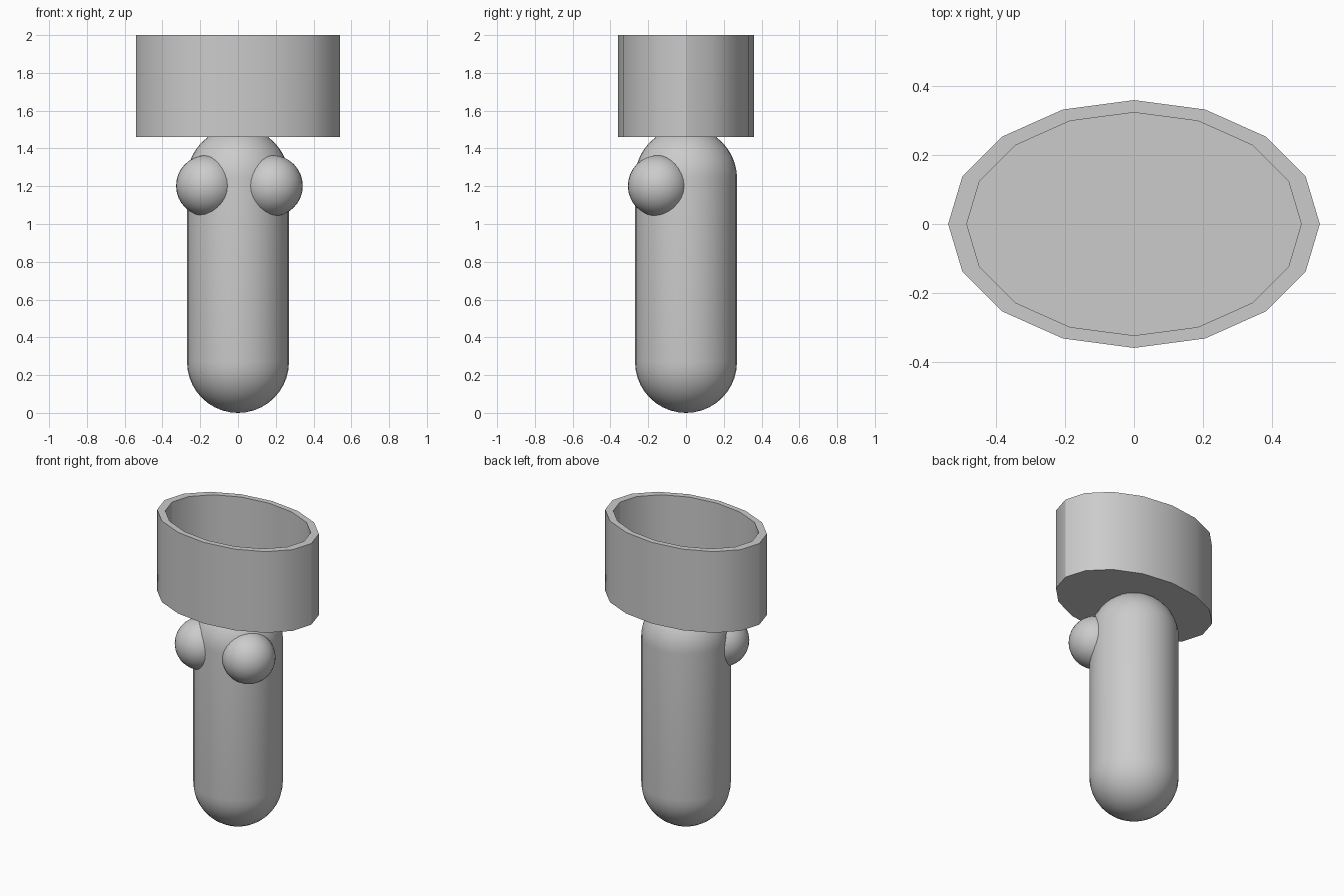
import bpy, bmesh, math

if "Cube" in bpy.data.objects:
    bpy.data.objects.remove(bpy.data.objects["Cube"])

R = 0.27          # body radius
FLOOR = 1.46      # underside of the oval cup
TOP = 2.0


def loft(name, rings, sides, angle=30):
    """Skin a list of (x radius, y radius, z) rings; zero radius closes to a point."""
    bm = bmesh.new()
    loops = []
    for rx, ry, z in rings:
        if rx < 1e-6:
            loops.append([bm.verts.new((0, 0, z))])
        else:
            loops.append([bm.verts.new((rx * math.cos(2 * math.pi * i / sides),
                                        ry * math.sin(2 * math.pi * i / sides), z))
                          for i in range(sides)])
    for a, b in zip(loops, loops[1:]):
        for i in range(sides):
            j = (i + 1) % sides
            quad = [a[i % len(a)], a[j % len(a)], b[j % len(b)], b[i % len(b)]]
            bm.faces.new(list(dict.fromkeys(quad)))
    mesh = bpy.data.meshes.new(name)
    bmesh.ops.recalc_face_normals(bm, faces=bm.faces)
    bm.to_mesh(mesh)
    bm.free()
    obj = bpy.data.objects.new(name, mesh)
    bpy.context.collection.objects.link(obj)
    smooth(obj, angle)
    return obj


def smooth(obj, angle=30):
    bpy.ops.object.select_all(action='DESELECT')
    obj.select_set(True)
    bpy.context.view_layer.objects.active = obj
    bpy.ops.object.shade_smooth_by_angle(angle=math.radians(angle))


# Capsule body, its upper dome trimmed where it meets the cup floor
upper = 1.242
end = math.asin((FLOOR - upper) / R)
profile = []
for k in range(11):
    t = -math.pi / 2 + math.pi / 2 * k / 10
    profile.append((R * math.cos(t), R * math.cos(t), R + R * math.sin(t)))
for k in range(9):
    t = end * k / 8
    profile.append((R * math.cos(t), R * math.cos(t), upper + R * math.sin(t)))
loft("body", profile, 32)

# Oval open cup: thin floor, outer wall, rim, inner wall
A, B = 0.54, 0.36
loft("cup", [(0, 0, FLOOR), (A, B, FLOOR), (A, B, TOP),
             (A * 0.9, B * 0.9, TOP), (A * 0.9, B * 0.9, FLOOR + 0.003),
             (0, 0, FLOOR + 0.003)], 16)

# Two round bumps on the front
for name, x in (("left_bump", -0.166), ("right_bump", 0.181)):
    bpy.ops.mesh.primitive_uv_sphere_add(segments=32, ring_count=16, radius=0.162,
                                         location=(x, -0.146, 1.202))
    bump = bpy.context.object
    bump.name = name
    smooth(bump)
